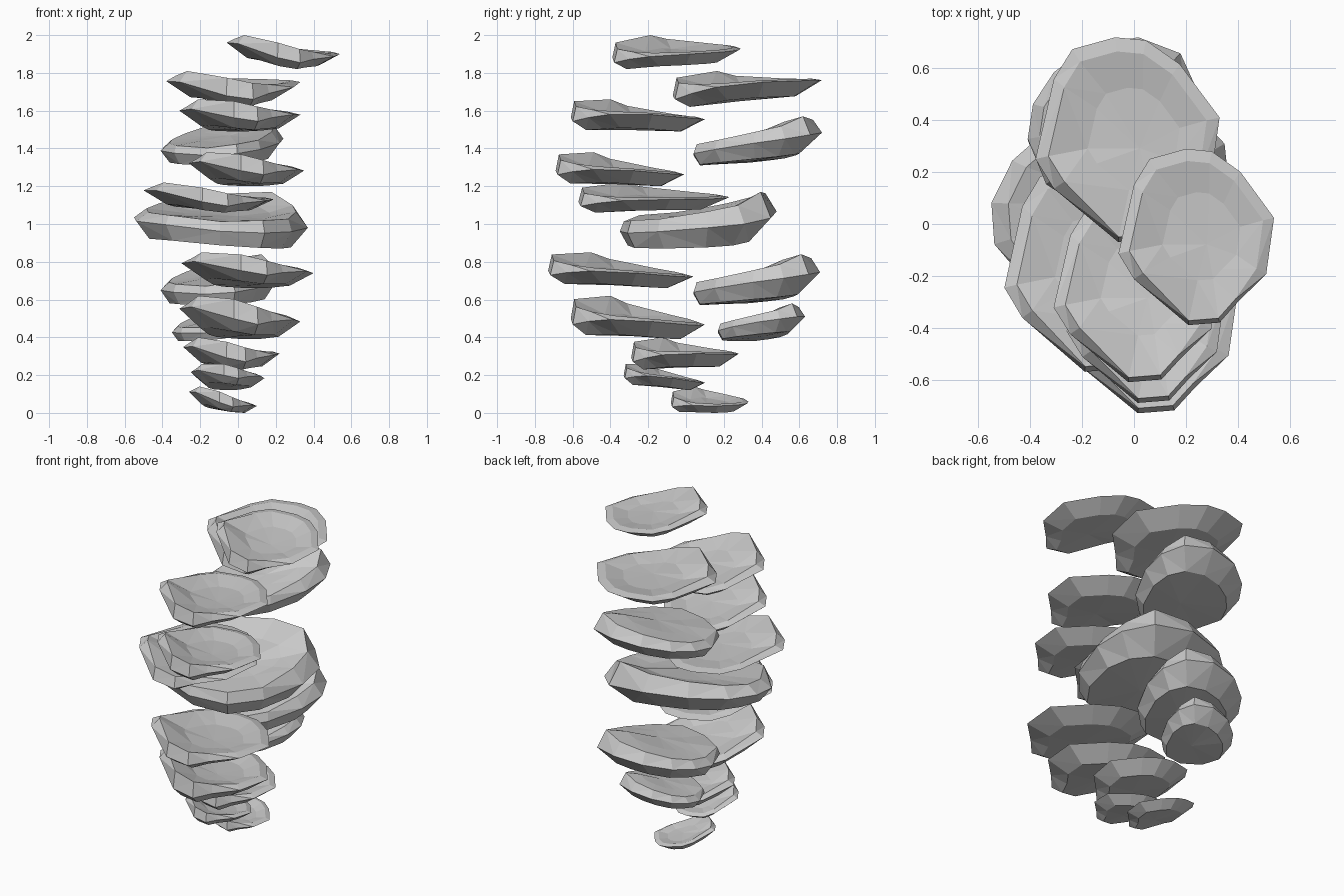
import bpy
import bmesh
import math
from mathutils import Matrix, Vector

# Remove only the default cube
default_cube = bpy.data.objects.get("Cube")
if default_cube:
    bpy.data.objects.remove(default_cube, do_unlink=True)


def flat_material(name, value):
    """One plain grey material for viewport and render."""
    material = bpy.data.materials.new(name)
    material.use_nodes = True
    colour = (value, value, value, 1)
    material.diffuse_color = colour
    shader = material.node_tree.nodes["Principled BSDF"]
    shader.inputs["Base Color"].default_value = colour
    shader.inputs["Roughness"].default_value = 0.9
    return material


stone_grey = flat_material("stone_grey", 0.6)

# Rims seen from above: x, y, height of widest point, height of upper lip,
# and how far the underside reaches out below that point.
# Dished rock with its raised lip at the front left
DISHED_RIM = [
    (-.24, .2, .11, .125, .64), (-.18, .3, .11, .12, .64),
    (-.04, .34, .11, .12, .64), (.06, .33, .11, .12, .64),
    (.17, .25, .11, .12, .64), (.3, .07, .11, .12, .64),
    (.27, -.15, .09, .11, .64), (.16, -.26, .06, .11, .7),
    (.09, -.34, .03, .12, .8), (-.03, -.35, .05, .15, .8),
    (-.24, -.17, .12, .18, .64), (-.3, -.07, .12, .15, .64),
]
# Domed rock that rises to a crest at the back right
DOMED_RIM = [
    (-.32, -.05, .07, .11, .85), (-.25, -.22, .06, .1, .88),
    (-.08, -.33, .05, .09, .9), (.08, -.33, .06, .11, .9),
    (.2, -.22, .08, .13, .85), (.3, -.02, .11, .17, .8),
    (.32, .14, .13, .2, .75), (.26, .27, .15, .25, .7),
    (.1, .33, .16, .23, .65), (-.08, .3, .14, .2, .65),
    (-.22, .2, .11, .16, .7), (-.3, .08, .09, .13, .75),
]


def rock_rings(rim, plate_gain):
    """Cross-section rings of a rock shape, from bottom to top."""
    bottom, widest, lip, plate = [], [], [], []
    for x, y, rim_height, lip_height, reach in rim:
        inset = .95 if y < -.2 else .86
        bottom.append(Vector((x * reach, y * reach, (rim_height - .06) / 2)))
        widest.append(Vector((x, y, rim_height)))
        lip.append(Vector((x * inset, y * inset, lip_height)))
        plate.append(Vector((x * .5 + .02, y * .5, lip_height * plate_gain + .06)))
    return [bottom, widest, lip, plate]


def loft(rings):
    """Join the rings with faces and close both ends around a centre point."""
    bm = bmesh.new()
    loops = [[bm.verts.new(point) for point in ring] for ring in rings]
    count = len(rings[0])
    for lower, upper in zip(loops, loops[1:]):
        for i in range(count):
            j = (i + 1) % count
            bm.faces.new((lower[i], lower[j], upper[j], upper[i]))
    for ring, loop in ((rings[0], loops[0]), (rings[-1], loops[-1])):
        middle = sum(ring, Vector()) / count
        centre = bm.verts.new(middle + Vector((.02, -.04, -.01)))
        for i in range(count):
            bm.faces.new((loop[i], loop[(i + 1) % count], centre))
    bmesh.ops.triangulate(bm, faces=bm.faces[:])
    bmesh.ops.recalc_face_normals(bm, faces=bm.faces[:])
    return bm


def add_rock(name, rings, turn, lean, x_range, y_range, z_range):
    """Turn and lean a rock shape, then size it for its place in the stack."""
    bm = loft(rings)
    bm.transform(Matrix.Rotation(math.radians(turn), 4, "Z"))
    for vert in bm.verts:
        vert.co.z += lean[0] * vert.co.x + lean[1] * vert.co.y
    for axis, (low, high) in enumerate((x_range, y_range, z_range)):
        values = [vert.co[axis] for vert in bm.verts]
        start, span = min(values), max(values) - min(values)
        for vert in bm.verts:
            vert.co[axis] = low + (vert.co[axis] - start) / span * (high - low)
    mesh = bpy.data.meshes.new(name)
    bm.to_mesh(mesh)
    bm.free()
    mesh.materials.append(stone_grey)
    rock = bpy.data.objects.new(name, mesh)
    bpy.context.collection.objects.link(rock)


# Dished rocks from the ground up: lean, x, y and z ranges
DISHED_ROCKS = [
    ((-.18, -.08), (-.26, .1), (-.08, .33), (0, .14)),
    ((-.03, -.18), (-.25, .14), (-.33, .1), (.12, .26)),
    ((-.04, -.05), (-.29, .22), (-.29, .28), (.23, .4)),
    ((-.06, -.13), (-.31, .33), (-.61, .1), (.39, .62)),
    ((-.05, -.14), (-.3, .4), (-.73, .04), (.66, .85)),
    ((-.08, -.04), (-.5, .19), (-.57, .23), (1.06, 1.22)),
    ((-.03, -.12), (-.26, .35), (-.69, -.01), (1.2, 1.38)),
    ((0, -.1), (-.31, .33), (-.61, .1), (1.49, 1.66)),
    ((0, .04), (-.38, .33), (-.07, .72), (1.62, 1.81)),
    ((-.11, 0), (-.06, .54), (-.39, .29), (1.82, 2)),
]
dished = rock_rings(DISHED_RIM, .25)
for number, (lean, xs, ys, zs) in enumerate(DISHED_ROCKS, start=1):
    add_rock(f"dished_rock_{number}", dished, 0, lean, xs, ys, zs)

# Domed rocks at the back, from the ground up
DOMED_ROCKS = [
    ((.06, 0), (-.35, .09), (.17, .63), (.38, .58)),
    ((0, 0), (-.41, .22), (.04, .71), (.57, .84)),
    ((0, .02), (-.41, .24), (.04, .72), (1.31, 1.57)),
]
domed = rock_rings(DOMED_RIM, .65)
for number, (lean, xs, ys, zs) in enumerate(DOMED_ROCKS, start=1):
    add_rock(f"domed_rock_{number}", domed, 0, lean, xs, ys, zs)

# Widest slab in the middle of the stack
slab = rock_rings(DOMED_RIM, .5)
add_rock("middle_slab", slab, 12, (-.1, -.04), (-.55, .37), (-.35, .48), (.87, 1.17))
